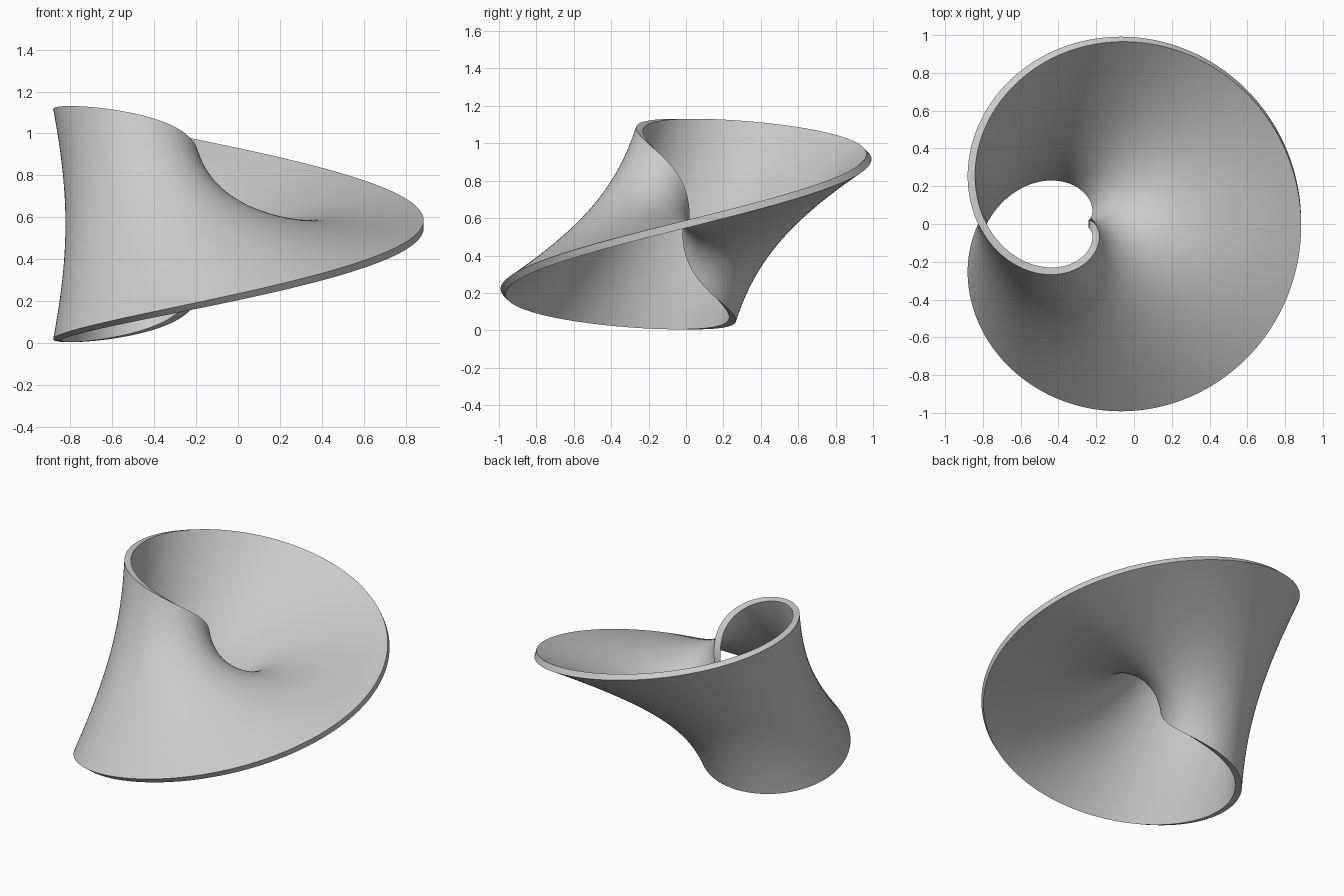
import bpy, bmesh, math
from mathutils import Vector

cube = bpy.data.objects.get("Cube")
if cube:
    bpy.data.objects.remove(cube, do_unlink=True)

RADIUS = 0.5625       # centre circle radius
HALF_WIDTH = 0.5625   # half the width of the band
HALF_THICK = 0.02     # half the thickness of the band
CENTRE = Vector((-0.24, 0, 0.568))
TURN = 360            # steps around one turn
ACROSS = 32           # steps across the band


def band_point(u, v):
    """Point of a half-twisted band, pushed out along its own normal."""
    c, s = math.cos(u / 2), math.sin(u / 2)
    r = RADIUS + v * c
    radial = Vector((math.cos(u), math.sin(u), 0))
    tangent = Vector((-math.sin(u), math.cos(u), 0))
    up = Vector((0, 0, 1))
    along = tangent * r - radial * (v * s / 2) + up * (v * c / 2)
    across = radial * c + up * s
    normal = along.cross(across).normalized()
    return CENTRE + radial * r + up * (v * s) + normal * HALF_THICK


# Two turns of the offset sheet give both faces of the band
bm = bmesh.new()
rows = []
for i in range(2 * TURN):
    u = 2 * math.pi * i / TURN
    rows.append([bm.verts.new(band_point(u, HALF_WIDTH * (2 * j / ACROSS - 1)))
                 for j in range(ACROSS + 1)])

for i in range(2 * TURN):
    a, b = rows[i], rows[(i + 1) % (2 * TURN)]
    for j in range(ACROSS):
        bm.faces.new((a[j], b[j], b[j + 1], a[j + 1]))
    # Rim joining this face to the opposite one
    c, d = rows[(i + TURN) % (2 * TURN)], rows[(i + 1 + TURN) % (2 * TURN)]
    bm.faces.new((a[-1], b[-1], d[0], c[0]))

bmesh.ops.recalc_face_normals(bm, faces=bm.faces)
mesh = bpy.data.meshes.new("twisted_band")
bm.to_mesh(mesh)
bm.free()

# Plain grey surface
grey = bpy.data.materials.new("light_grey")
grey.use_nodes = True
colour = (0.6, 0.6, 0.6, 1)
grey.diffuse_color = colour
grey.node_tree.nodes["Principled BSDF"].inputs["Base Color"].default_value = colour
mesh.materials.append(grey)

band = bpy.data.objects.new("twisted_band", mesh)
bpy.context.collection.objects.link(band)
bpy.context.view_layer.objects.active = band
band.select_set(True)
bpy.ops.object.shade_smooth_by_angle(angle=math.radians(40))
